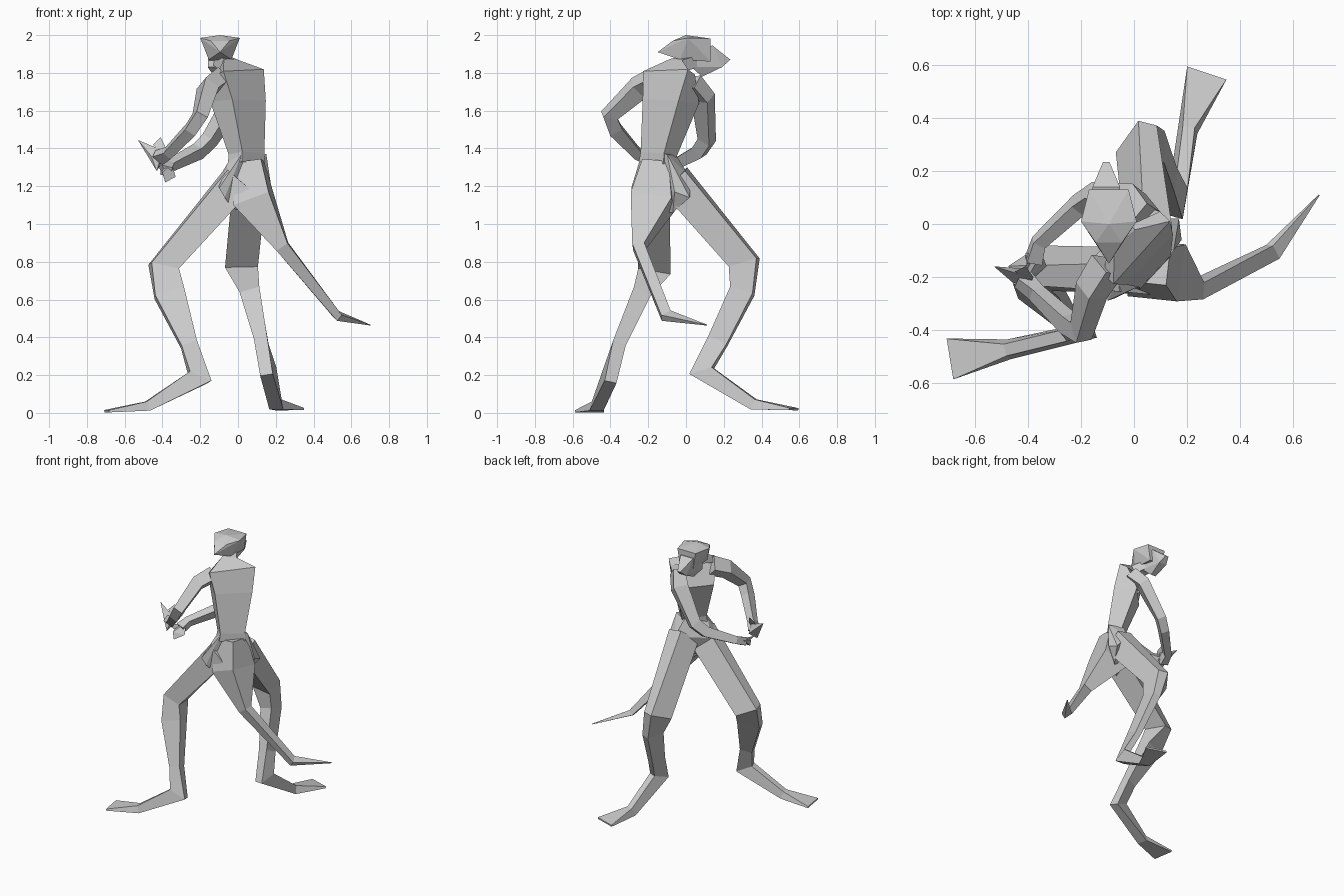
import bpy, bmesh
from mathutils import Vector as V


def finish(name, bm):
    bmesh.ops.recalc_face_normals(bm, faces=bm.faces)
    me = bpy.data.meshes.new(name)
    bm.to_mesh(me)
    bm.free()
    ob = bpy.data.objects.new(name, me)
    bpy.context.collection.objects.link(ob)
    return ob


def loft(name, side, rings):
    """Four-sided tube; each ring is x, y, z, half width along side, half depth,
    and optionally a width factor for its front edge."""
    bm = bmesh.new()
    c = [V(r[:3]) for r in rings]
    loops = []
    for i, r in enumerate(rings):
        t = V((0, 0, 0))
        if i > 0:
            t += (c[i] - c[i - 1]).normalized()
        if i < len(c) - 1:
            t += (c[i + 1] - c[i]).normalized()
        t.normalize()
        s = V(side)
        s = (s - t * s.dot(t)).normalized()
        u = t.cross(s)
        f = r[5] if len(r) > 5 else 1
        loops.append([bm.verts.new(c[i] + s * r[3] * a + u * r[4] * b)
                      for a, b in ((f, 1), (-f, 1), (-1, -1), (1, -1))])
    for p, q in zip(loops, loops[1:]):
        for k in range(4):
            j = (k + 1) % 4
            bm.faces.new((p[k], p[j], q[j], q[k]))
    bm.faces.new(loops[0])
    bm.faces.new(loops[-1])
    return finish(name, bm)


def hull(name, pts, mirror_x=None):
    """Faceted convex solid; with mirror_x, points are offsets mirrored about that x."""
    bm = bmesh.new()
    for x, y, z in pts:
        if mirror_x is None:
            bm.verts.new((x, y, z))
        else:
            for sx in ((1, -1) if x else (1,)):
                bm.verts.new((mirror_x + sx * x, y, z))
    bmesh.ops.convex_hull(bm, input=bm.verts)
    loose = [v for v in bm.verts if not v.link_faces]
    bmesh.ops.delete(bm, geom=loose, context='VERTS')
    return finish(name, bm)


# Torso from waist to neck, turned toward -x +y
loft("torso", (.68, .73, 0), [
    (.045, -.15, 1.32, .09, .05),
    (.045, -.145, 1.37, .085, .05),
    (.0, -.08, 1.65, .13, .08),
    (.01, -.09, 1.80, .16, .03),
    (-.045, -.045, 1.84, .05, .033),
    (-.09, .045, 1.865, .04, .03)])

# Pelvis joining waist, hips and tail root
hull("pelvis", [(-.05, -.19, 1.33), (.02, -.235, 1.37), (.15, -.1, 1.37), (.05, -.05, 1.36),
                (-.10, -.29, 1.19), (.18, -.06, 1.17), (.17, .02, 1.14), (.08, .02, 1.25),
                (-.11, -.14, 1.23), (-.07, -.28, 1.14), (-.03, -.23, 1.08),
                (.12, -.07, 1.06), (0, -.1, 1.10)])

# Head and muzzle
hull("head", [(0, -.15, 1.91), (.105, .01, 1.985), (.075, .13, 1.982), (0, 0, 2.0),
              (.06, -.03, 1.87), (.055, .13, 1.86), (.05, -.07, 1.97)], -.095)
hull("muzzle", [(.052, .14, 1.945), (.012, .235, 1.87), (.03, .19, 1.83),
                (.02, .085, 1.78), (.055, .03, 1.83), (.055, .04, 1.92)], -.105)

# Tail flowing out of the lower back
loft("tail", (.1, .95, 0), [
    (.06, -.155, 1.33, .07, .07),
    (.085, -.175, 1.12, .11, .10),
    (.235, -.25, .88, .032, .035),
    (.525, -.105, .515, .03, .02),
    (.7, .11, .465, .002, .002)])

# Legs: hip, knee, calf, lower shin, ankle, foot, toes
loft("left_leg", (.2, -1, 0), [
    (.0, -.19, 1.24, .09, .08, .6),
    (-.40, -.18, .77, .09, .07, .4),
    (-.365, -.245, .63, .05, .078, .5),
    (-.26, -.36, .36, .036, .042, .6),
    (-.205, -.41, .19, .033, .062, .7),
    (-.48, -.475, .036, .038, .025, .6),
    (-.695, -.51, .009, .078, .006)])
loft("right_leg", (-1, .25, 0), [
    (.075, -.06, 1.24, .09, .08, .6),
    (.035, .315, .795, .09, .072, .4),
    (.075, .30, .64, .055, .06, .5),
    (.13, .17, .38, .036, .052, .6),
    (.165, .085, .22, .035, .062, .7),
    (.205, .36, .045, .038, .028, .6),
    (.275, .57, .02, .078, .006)])

# Arms: shoulder, upper arm, elbow, forearm, wrist, palm
loft("left_arm", (1, .2, -.6), [
    (-.10, -.155, 1.765, .045, .055),
    (-.16, -.25, 1.72, .043, .05),
    (-.2, -.405, 1.575, .034, .04),
    (-.25, -.375, 1.50, .031, .036),
    (-.37, -.26, 1.375, .026, .026),
    (-.42, -.21, 1.35, .036, .024)])
loft("right_arm", (-1, .75, .5), [
    (.05, .03, 1.75, .045, .04),
    (-.01, .09, 1.67, .04, .052),
    (-.15, .11, 1.445, .032, .038),
    (-.21, .07, 1.385, .03, .036),
    (-.36, -.07, 1.31, .025, .026),
    (-.38, -.14, 1.28, .03, .028)])

# Hands
hull("left_fingers", [(-.53, -.16, 1.445), (-.40, -.2, 1.39), (-.43, -.23, 1.28),
                      (-.46, -.22, 1.36), (-.40, -.17, 1.33)])
hull("left_thumb", [(-.41, -.16, 1.46), (-.45, -.18, 1.42), (-.38, -.2, 1.40),
                    (-.39, -.22, 1.36)])
hull("right_fingers", [(-.385, -.21, 1.22), (-.33, -.16, 1.25), (-.41, -.11, 1.30),
                       (-.35, -.11, 1.32), (-.40, -.2, 1.27)])
hull("right_thumb", [(-.43, -.2, 1.31), (-.39, -.12, 1.31), (-.37, -.12, 1.28),
                     (-.39, -.16, 1.26)])
